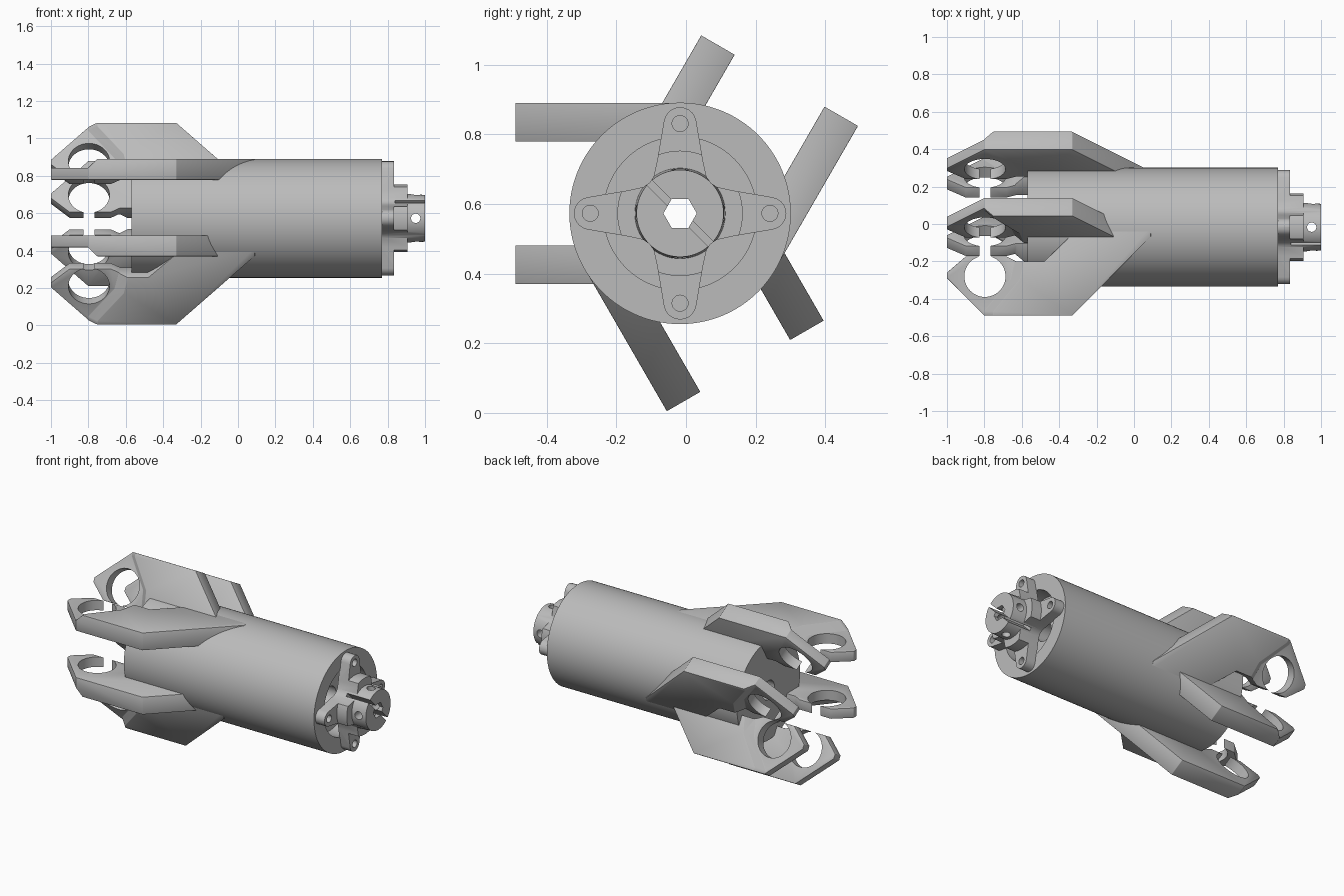
import bpy, bmesh, math
from mathutils import Matrix, Vector

cube = bpy.data.objects.get("Cube")
if cube:
    bpy.data.objects.remove(cube, do_unlink=True)

grey = bpy.data.materials.new("plain_grey")
grey.use_nodes = True
GREY = (0.5, 0.5, 0.5, 1)
grey.diffuse_color = GREY
grey.node_tree.nodes["Principled BSDF"].inputs["Base Color"].default_value = GREY

AXIS = Matrix.Translation((0, -0.017, 0.573))   # body axis runs along x
TO_X = Matrix.Rotation(math.pi / 2, 4, 'Y')     # turns z into x


def make(name, bm):
    bmesh.ops.recalc_face_normals(bm, faces=bm.faces)
    mesh = bpy.data.meshes.new(name)
    bm.to_mesh(mesh)
    bm.free()
    mesh.materials.append(grey)
    obj = bpy.data.objects.new(name, mesh)
    bpy.context.collection.objects.link(obj)
    return obj


def loft(name, low, high):
    """Closed solid between two matching loops of points."""
    bm = bmesh.new()
    a = [bm.verts.new(p) for p in low]
    b = [bm.verts.new(p) for p in high]
    bm.faces.new(a)
    bm.faces.new(b)
    for i in range(len(a)):
        j = (i + 1) % len(a)
        bm.faces.new((a[i], a[j], b[j], b[i]))
    return make(name, bm)


def rod(name, radius, length, matrix, sides=48):
    bm = bmesh.new()
    bmesh.ops.create_cone(bm, cap_ends=True, segments=sides, radius1=radius,
                          radius2=radius, depth=length, matrix=matrix)
    return make(name, bm)


def lathe(name, profile, steps=128):
    """Spin a closed (x, radius) profile around the x axis."""
    bm = bmesh.new()
    vs = [bm.verts.new((x, 0, r)) for x, r in profile]
    es = [bm.edges.new((vs[i], vs[(i + 1) % len(vs)])) for i in range(len(vs))]
    bmesh.ops.spin(bm, geom=vs + es, cent=(0, 0, 0), axis=(1, 0, 0),
                   angle=2 * math.pi, steps=steps)
    bmesh.ops.remove_doubles(bm, verts=bm.verts, dist=1e-5)
    return make(name, bm)


def boolean(obj, cutter, operation='DIFFERENCE'):
    mod = obj.modifiers.new("cut", 'BOOLEAN')
    mod.operation = operation
    mod.solver = 'EXACT'
    mod.object = cutter
    cutter.hide_render = True
    return cutter


def bake(obj, cutters):
    """Apply the modifiers and remove the cutters."""
    bpy.context.view_layer.update()
    dg = bpy.context.evaluated_depsgraph_get()
    obj.data = bpy.data.meshes.new_from_object(obj.evaluated_get(dg))
    obj.modifiers.clear()
    for c in cutters:
        bpy.data.objects.remove(c, do_unlink=True)


def smooth(obj, angle=30):
    bpy.ops.object.select_all(action='DESELECT')
    obj.select_set(True)
    bpy.context.view_layer.objects.active = obj
    bpy.ops.object.shade_smooth_by_angle(angle=math.radians(angle))


# Cylindrical body with a recessed front end and a through bore
body = lathe("body", [(-0.57, 0.06), (-0.57, 0.318), (0.77, 0.318), (0.77, 0.22),
                      (0.66, 0.22), (0.66, 0.06)])
body.data.transform(AXIS)
smooth(body)

# One fin: plate with a hexagonal ring end, (x, distance out from axis)
MID, NEAR, THIN, FAR = 0.057, 0.149, 0.212, 0.26
outline = [(-1, 0.243), (-1, 0.272), (-0.8, 0.473), (-0.33, 0.473), (0.09, 0.05),
           (0.09, 0), (-0.29, 0), (-0.48, 0.183), (-0.63, 0.183), (-0.68, 0.157),
           (-0.9, 0.157)]
fin = loft("fin", [(x, -u, NEAR) for x, u in outline], [(x, -u, FAR) for x, u in outline])

# Thinner outer side around the ring, with a sloping step
step = [(-1.2, 0.7), (-0.83, 0.7), (-0.8, 0.45), (-0.66, 0.28), (-0.62, 0.1), (-1.2, 0.1)]


def slope(w, shift):
    return [(x + (shift if x > -1.1 else 0), -u, w) for x, u in step]


cutters = [boolean(fin, loft("step_cutter", slope(THIN, 0), slope(FAR + 0.03, 0.08)))]
bev = fin.modifiers.new("soft_edges", 'BEVEL')
bev.width = 0.012
bev.segments = 2
bev.limit_method = 'ANGLE'
bev.angle_limit = math.radians(40)
cutters.append(boolean(fin, rod("ring_cutter", 0.11, 1,
                                Matrix.Translation((-0.797, -0.263, 0.2)))))
bake(fin, cutters)
source = fin.data

# Three pairs of mirrored fins around the body
for k in range(3):
    turn = AXIS @ Matrix.Rotation(math.radians(120 * k), 4, 'X') @ Matrix.Translation((0, 0, MID))
    for side, sign in (("upper", 1), ("lower", -1)):
        mesh = source.copy()
        mesh.transform(turn @ Matrix.Diagonal((1, 1, sign, 1)))
        if sign < 0:
            mesh.flip_normals()
        obj = bpy.data.objects.new(f"fin_{side}_{k + 1}", mesh)
        bpy.context.collection.objects.link(obj)
        smooth(obj)
bpy.data.objects.remove(fin, do_unlink=True)

# Four-armed coupling: cross outline with round arm tips
arm = [(0.088, -0.088), (0.105, -0.076), (0.15, -0.066)]
arm += [(0.258 + 0.047 * math.cos(a), 0.047 * math.sin(a))
        for a in [math.radians(d) for d in range(-80, 81, 16)]]
arm += [(0.15, 0.066), (0.105, 0.076)]
cross = []
for k in range(4):
    c, s = math.cos(k * math.pi / 2), math.sin(k * math.pi / 2)
    cross += [(r * c - t * s, r * s + t * c) for r, t in arm]
coupling = loft("coupling", [(0.765, y, z) for y, z in cross], [(1.0, y, z) for y, z in cross])

# Stepped hub heights, hexagonal bore, bolt holes, split and pin holes
steps = lathe("step_shape", [(0.7, 0.0), (0.7, 0.4), (0.835, 0.4), (0.835, 0.18),
                             (0.905, 0.18), (0.905, 0.13), (1.0, 0.125), (1.0, 0.0)], 64)
cutters = [boolean(coupling, steps, 'INTERSECT'),
           boolean(coupling, rod("hex_cutter", 0.048, 1, Matrix.Translation((0.9, 0, 0)) @ TO_X, 6))]
for k in range(4):
    spin = Matrix.Rotation(k * math.pi / 2, 4, 'X')
    bolt = spin @ Matrix.Translation((0.8, 0, 0.258)) @ TO_X
    cutters.append(boolean(coupling, rod("bolt_cutter", 0.023, 0.3, bolt, 24)))
    pin = spin @ Matrix.Translation((0.95, 0, 0.1))
    cutters.append(boolean(coupling, rod("pin_cutter", 0.025, 0.15, pin, 24)))
bm = bmesh.new()
bmesh.ops.create_cube(bm, size=1, matrix=Matrix.Rotation(math.radians(45), 4, 'X')
                      @ Matrix.Translation((0.94, 0, 0)) @ Matrix.Diagonal((0.2, 0.02, 0.4, 1)))
cutters.append(boolean(coupling, make("split_cutter", bm)))
bake(coupling, cutters)
coupling.data.transform(AXIS)
smooth(coupling)
